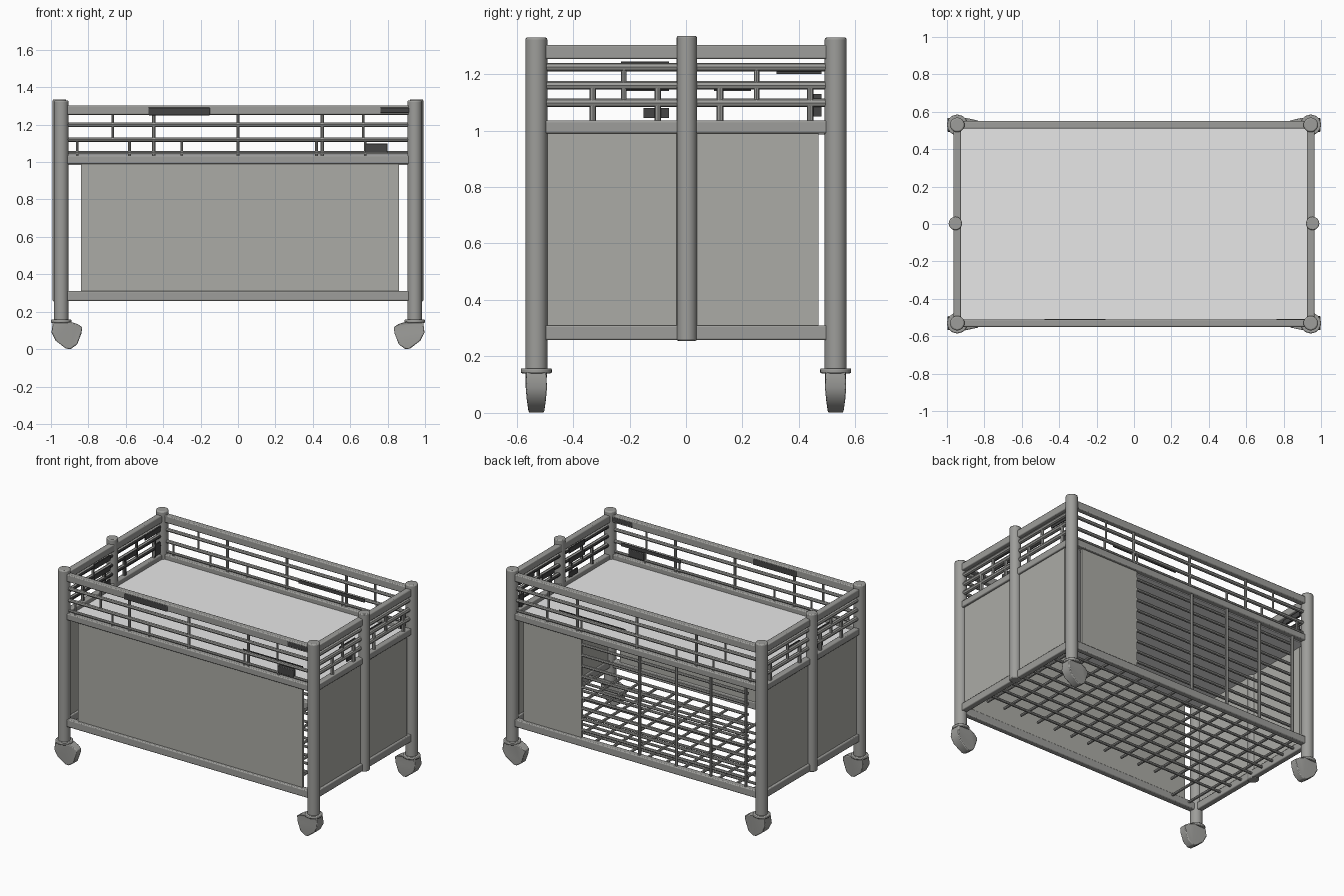
import bpy, bmesh, math
from mathutils import Vector, Matrix

if "Cube" in bpy.data.objects:
    bpy.data.objects.remove(bpy.data.objects["Cube"])


def material(name, rgb):
    m = bpy.data.materials.new(name)
    m.diffuse_color = (*rgb, 1)
    m.use_nodes = True
    m.node_tree.nodes["Principled BSDF"].inputs["Base Color"].default_value = m.diffuse_color
    return m


FRAME = material("frame_grey", (0.34, 0.34, 0.325))
PANEL = material("panel_grey", (0.41, 0.41, 0.38))
SHELF = material("shelf_light_grey", (0.80, 0.80, 0.80))
DARK = material("dark_steel", (0.06, 0.06, 0.06))


def finish(name, bm, mat, bevel=0.0, inner=None):
    """Turn a bmesh into an object; faces pointing along 'inner' become dark."""
    bmesh.ops.recalc_face_normals(bm, faces=bm.faces)
    if inner:
        bm.normal_update()
        for f in bm.faces:
            f.material_index = int(f.normal.dot(Vector(inner)) > 0.6)
    me = bpy.data.meshes.new(name)
    bm.to_mesh(me)
    bm.free()
    me.materials.append(mat)
    if inner:
        me.materials.append(DARK)
    ob = bpy.data.objects.new(name, me)
    bpy.context.collection.objects.link(ob)
    if bevel:
        mod = ob.modifiers.new("soft_edges", 'BEVEL')
        mod.width = bevel
        mod.segments = 2
        mod.limit_method = 'ANGLE'
        mod.angle_limit = math.radians(40)
    bpy.context.view_layer.objects.active = ob
    ob.select_set(True)
    bpy.ops.object.shade_smooth_by_angle(angle=math.radians(35))
    ob.select_set(False)
    return ob


def rod(bm, a, b, r, sides=8):
    a, b = Vector(a), Vector(b)
    d = b - a
    mat = Matrix.Translation((a + b) / 2) @ d.to_track_quat('Z', 'Y').to_matrix().to_4x4()
    bmesh.ops.create_cone(bm, cap_ends=True, segments=sides, radius1=r, radius2=r,
                          depth=d.length, matrix=mat)


def box(bm, x0, x1, y0, y1, z0, z1):
    mat = Matrix.Translation(((x0 + x1) / 2, (y0 + y1) / 2, (z0 + z1) / 2)) @ \
        Matrix.Diagonal((x1 - x0, y1 - y0, z1 - z0, 1))
    bmesh.ops.create_cube(bm, size=1, matrix=mat)


PX, PY = 0.945, 0.53
CORNERS = [("front_left", -1, -1), ("front_right", 1, -1),
           ("back_left", -1, 1), ("back_right", 1, 1)]

# Corner posts with flanges, and casters that point inwards (profile: inward, height, half width)
HOOD = [(-0.045, 0.147, 0.035), (0.045, 0.147, 0.038), (0.085, 0.135, 0.03),
        (0.113, 0.118, 0.022), (0.108, 0.085, 0.025), (0.085, 0.025, 0.026),
        (0.05, 0.0, 0.026), (0.025, 0.003, 0.028), (-0.03, 0.045, 0.034), (-0.052, 0.09, 0.038)]
for name, sx, sy in CORNERS:
    x, y = sx * PX, sy * PY
    bm = bmesh.new()
    rod(bm, (x, y, 0.15), (x, y, 1.33), 0.039, 24)
    finish(name + "_post", bm, FRAME, 0.008)
    bm = bmesh.new()
    rod(bm, (x, y, 0.14), (x, y, 0.158), 0.055, 24)
    finish(name + "_caster_flange", bm, FRAME, 0.005)
    bm = bmesh.new()
    base = [bm.verts.new((x - sx * px, y - w, pz)) for px, pz, w in HOOD]
    other = [bm.verts.new((v.co.x, 2 * y - v.co.y, v.co.z)) for v in base]
    bm.faces.new(base)
    bm.faces.new(other[::-1])
    n = len(base)
    for i in range(n):
        bm.faces.new((base[i], base[(i + 1) % n], other[(i + 1) % n], other[i]))
    bmesh.ops.triangulate(bm, faces=[f for f in bm.faces if len(f.verts) > 4])
    finish(name + "_caster", bm, FRAME, 0.01)

# Posts in the middle of each end
for name, sx in (("left", -1), ("right", 1)):
    bm = bmesh.new()
    rod(bm, (sx * 0.955, 0.003, 0.255), (sx * 0.955, 0.003, 1.335), 0.036, 20)
    finish(name + "_middle_post", bm, FRAME, 0.006)

# Three rectangular frames: bottom, shelf level and top
for name, z0, z1 in (("bottom_frame", 0.258, 0.31), ("shelf_frame", 0.99, 1.035),
                     ("top_frame", 1.253, 1.303)):
    bm = bmesh.new()
    for s in (-1, 1):
        box(bm, -0.94, 0.94, s * PY - 0.02, s * PY + 0.02, z0, z1)
        box(bm, s * PX - 0.02, s * PX + 0.02, -0.52, 0.52, z0, z1)
    finish(name, bm, FRAME, 0.006)

# Guard rails on the long sides, with staggered short uprights
for name, s in (("front", -1), ("back", 1)):
    bm = bmesh.new()
    y = s * PY
    for z, r in ((1.2, 0.012), (1.12, 0.012), (1.05, 0.009)):
        rod(bm, (-0.93, y, z), (0.93, y, z), r)
    for x in (-0.45, 0, 0.45):
        rod(bm, (x, y, 1.03), (x, y, 1.26), 0.009)
    for x in (-0.67, 0.67):
        rod(bm, (x, y, 1.12), (x, y, 1.26), 0.007)
    for x in (-0.86, -0.58, -0.3, 0.42, 0.68):
        rod(bm, (x, y, 1.03), (x, y, 1.12), 0.007)
    finish(name + "_guard_rods", bm, FRAME)

# Guard rails on the ends, dark on the inside, with dark strips behind them
for name, s in (("left", -1), ("right", 1)):
    bm = bmesh.new()
    x = s * PX
    for z in (1.225, 1.16, 1.098):
        rod(bm, (x, -0.5, z), (x, 0.5, z), 0.015)
    for y in (-0.22, 0.25):
        rod(bm, (x, y, 1.1), (x, y, 1.23), 0.010)
    for y in (-0.33, -0.1, 0.12, 0.44):
        rod(bm, (x, y, 1.02), (x, y, 1.16), 0.012)
    finish(name + "_guard_rods", bm, FRAME, inner=(-s, 0, 0))
    bm = bmesh.new()
    for y0, y1, z0, z1 in ((-0.23, -0.06, 1.21, 1.245), (-0.23, -0.06, 1.14, 1.175),
                           (-0.15, -0.06, 1.045, 1.08), (0.1, 0.23, 1.14, 1.175),
                           (0.32, 0.48, 1.2, 1.235), (0.43, 0.48, 1.05, 1.13)):
        box(bm, x - s * 0.016 - 0.004, x - s * 0.016 + 0.004, y0, y1, z0, z1)
    finish(name + "_guard_strips", bm, DARK)

# Dark sleeve on the front top rail, a small latch below it and strips on the long rods
bm = bmesh.new()
box(bm, -0.48, -0.15, -0.552, -0.508, 1.25, 1.292)
box(bm, 0.76, 0.92, -0.552, -0.508, 1.262, 1.292)
finish("dark_rail_sleeves", bm, DARK, 0.004)
bm = bmesh.new()
box(bm, 0.68, 0.80, -0.54, -0.515, 1.05, 1.1)
finish("front_latch", bm, DARK, 0.004)
bm = bmesh.new()
box(bm, 0.4, 0.85, -0.519, -0.513, 1.108, 1.132)
box(bm, 0.1, 0.6, 0.513, 0.519, 1.108, 1.132)
finish("long_rod_strips", bm, DARK)

# Shelf
bm = bmesh.new()
box(bm, -0.935, 0.935, -0.515, 0.515, 0.985, 1.003)
finish("shelf", bm, SHELF)

# Panels: full front, both ends, and part of the back
for name, dims in (("front_panel", (-0.84, 0.86, -0.53, -0.515)),
                   ("back_panel", (0.42, 0.86, 0.515, 0.53)),
                   ("left_end_panel", (-0.95, -0.935, -0.49, 0.47)),
                   ("right_end_panel", (0.935, 0.95, -0.49, 0.47))):
    bm = bmesh.new()
    box(bm, *dims, 0.3, 0.995)
    finish(name, bm, PANEL)

# Back grid
bm = bmesh.new()
for i in range(9):
    z = 0.36 + i * 0.073
    rod(bm, (-0.835, 0.52, z), (0.43, 0.52, z), 0.010)
for x in (-0.825, -0.56, -0.3, -0.02):
    rod(bm, (x, 0.53, 0.3), (x, 0.53, 1.0), 0.010)
finish("back_grid", bm, FRAME)

# Bottom grid, open towards the front
bm = bmesh.new()
for i in range(8):
    y = -0.28 + i * 0.1
    rod(bm, (-0.93, y, 0.285), (0.93, y, 0.285), 0.009)
for i in range(14):
    x = -0.87 + i * 0.134
    rod(bm, (x, -0.36 if i > 1 else -0.52, 0.295), (x, 0.52, 0.295), 0.009)
finish("bottom_grid", bm, FRAME)
